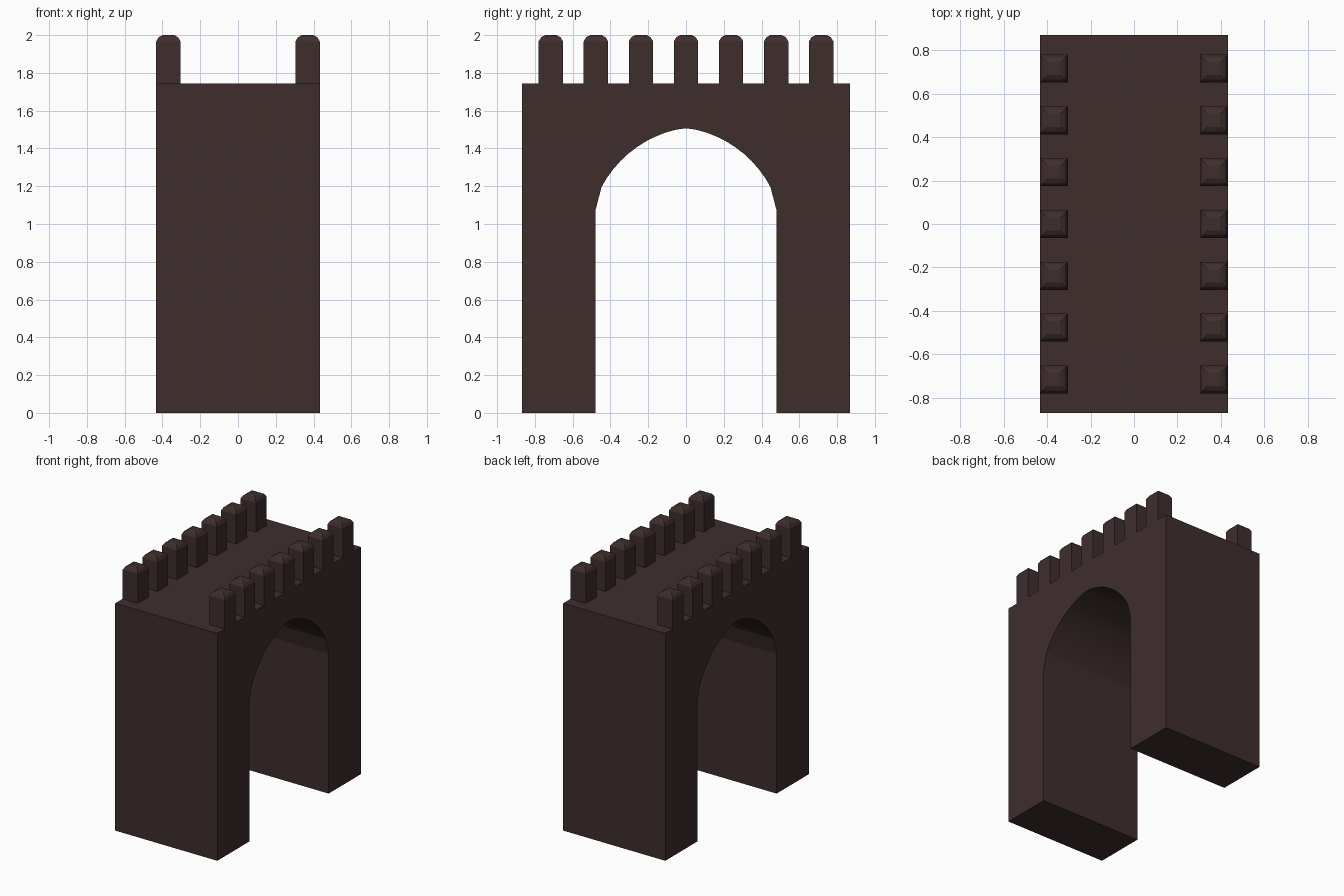
import bpy, bmesh, math

if "Cube" in bpy.data.objects:
    bpy.data.objects.remove(bpy.data.objects["Cube"])

HX, HY, TOP = 0.433, 0.869, 1.743      # half depth, half length, wall height

stone = bpy.data.materials.new("dark_stone")
stone.diffuse_color = (0.05, 0.027, 0.027, 1)
stone.use_nodes = True
stone.node_tree.nodes["Principled BSDF"].inputs["Base Color"].default_value = stone.diffuse_color


def make_object(name, bm):
    bmesh.ops.recalc_face_normals(bm, faces=bm.faces)
    mesh = bpy.data.meshes.new(name)
    bm.to_mesh(mesh)
    bm.free()
    mesh.materials.append(stone)
    obj = bpy.data.objects.new(name, mesh)
    bpy.context.collection.objects.link(obj)
    return obj


# Half of the pointed arch, from the springing up to just below the apex
R, CY, CZ, N = 0.60, 0.083, 0.915, 10
a0 = math.atan2(1.195 - CZ, 0.444 + CY)
a1 = math.acos(CY / R)
half = [(0.48, 0), (0.48, 1.07)]
for i in range(N):
    a = a0 + (a1 - a0) * i / N
    half.append((R * math.cos(a) - CY, CZ + R * math.sin(a)))
arch = half + [(0, 1.507)] + [(-y, z) for y, z in reversed(half)]

# Gate wall: arch outline extruded across the depth
profile = arch + [(-HY, 0), (-HY, TOP), (HY, TOP), (HY, 0)]
bm = bmesh.new()
face = bm.faces.new([bm.verts.new((-HX, y, z)) for y, z in profile])
ext = bmesh.ops.extrude_face_region(bm, geom=[face], use_keep_orig=True)
moved = [g for g in ext["geom"] if isinstance(g, bmesh.types.BMVert)]
bmesh.ops.translate(bm, verts=moved, vec=(2 * HX, 0, 0))
wall = make_object("gate_wall", bm)
bpy.context.view_layer.objects.active = wall
wall.select_set(True)
bpy.ops.object.shade_smooth_by_angle(angle=math.radians(14))
wall.select_set(False)

# Merlon: square rings narrowing to a rounded cap
bm = bmesh.new()
rings = []
for h, z in [(0.0645, TOP), (0.0645, 1.967), (0.051, 1.989), (0.03, 2.0)]:
    rings.append([bm.verts.new((sx * h, sy * h, z))
                  for sx, sy in ((-1, -1), (1, -1), (1, 1), (-1, 1))])
for lo, hi in zip(rings, rings[1:]):
    for i in range(4):
        j = (i + 1) % 4
        bm.faces.new((lo[i], lo[j], hi[j], hi[i]))
bm.faces.new(rings[-1])
bm.faces.new(rings[0][::-1])
first = make_object("merlon", bm)

# Seven merlons along each long edge, sharing one mesh
spots = [(side * (HX - 0.0645), (i - 3) * 0.2385) for side in (-1, 1) for i in range(7)]
for k, (x, y) in enumerate(spots):
    m = first
    if k:
        m = first.copy()
        bpy.context.collection.objects.link(m)
    m.location = (x, y, 0)
